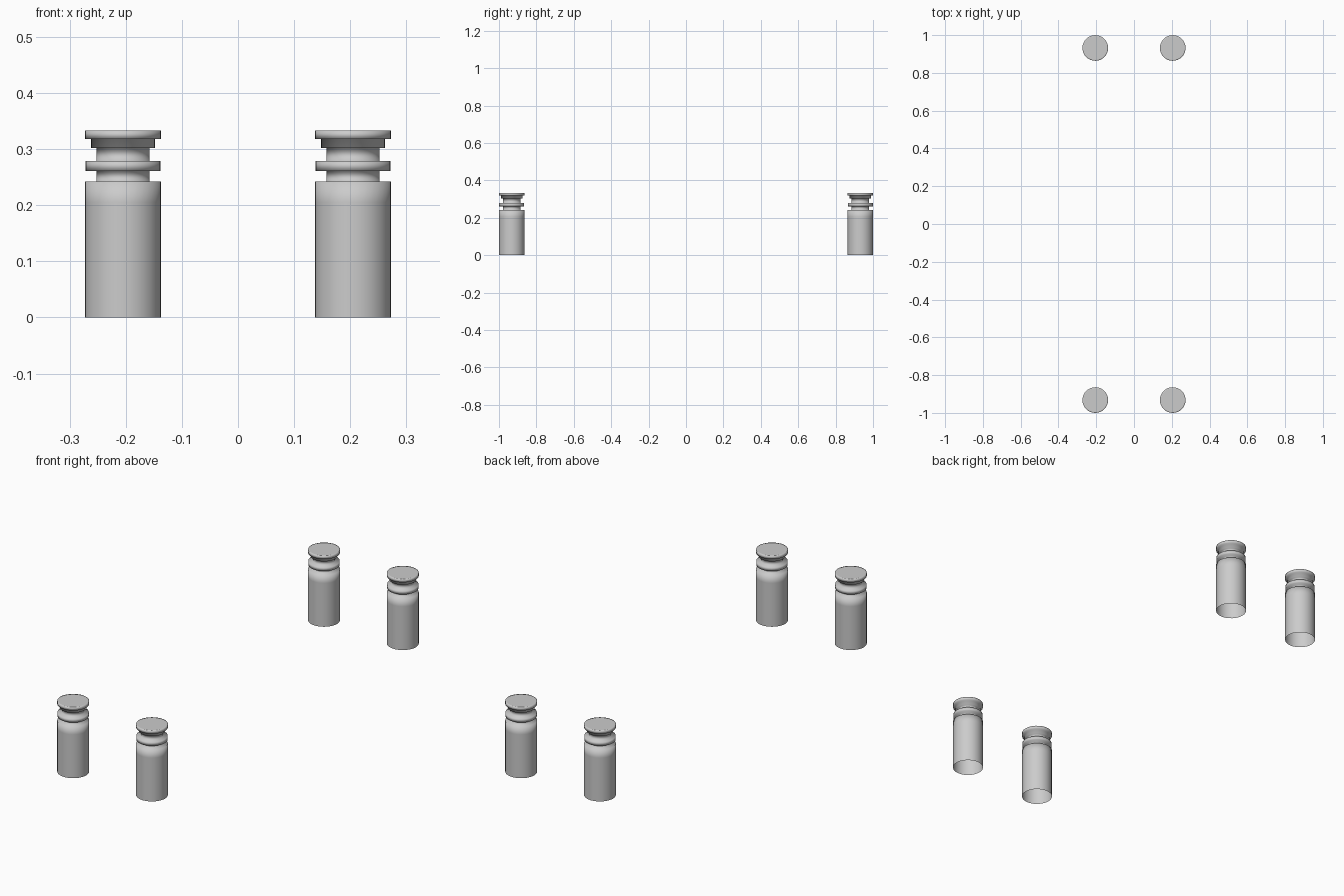
import bpy, bmesh
from math import cos, sin, pi

if "Cube" in bpy.data.objects:
    bpy.data.objects.remove(bpy.data.objects["Cube"])

SEGMENTS = 32

# Post outline as (radius, height), from open foot to capped top
PROFILE = [
    (0.068, 0.0), (0.068, 0.205), (0.068, 0.242),   # body
    (0.0475, 0.242), (0.0475, 0.261),               # lower neck
    (0.067, 0.261), (0.067, 0.279),                 # collar
    (0.0475, 0.279), (0.0475, 0.302),               # upper neck
    (0.057, 0.302), (0.057, 0.318),                 # under-cap step
    (0.068, 0.318), (0.068, 0.333),                 # cap
    (0.062, 0.333),                                 # cap rim
]


def make_post_mesh():
    bm = bmesh.new()
    rings = []
    for r, z in PROFILE:
        rings.append([bm.verts.new((r * cos(2 * pi * i / SEGMENTS),
                                    r * sin(2 * pi * i / SEGMENTS), z))
                      for i in range(SEGMENTS)])
    for low, high in zip(rings, rings[1:]):
        for i in range(SEGMENTS):
            j = (i + 1) % SEGMENTS
            bm.faces.new((low[i], low[j], high[j], high[i])).smooth = True
    # Flat top
    bm.faces.new(rings[-1])
    mesh = bpy.data.meshes.new("post")
    bm.to_mesh(mesh)
    bm.free()
    return mesh


# Four identical posts at the corners
post_mesh = make_post_mesh()
for y, end in ((-0.932, "front"), (0.932, "back")):
    for x, side in ((-0.205, "left"), (0.205, "right")):
        post = bpy.data.objects.new(f"{end}_{side}_post", post_mesh)
        post.location = (x, y, 0)
        bpy.context.collection.objects.link(post)
